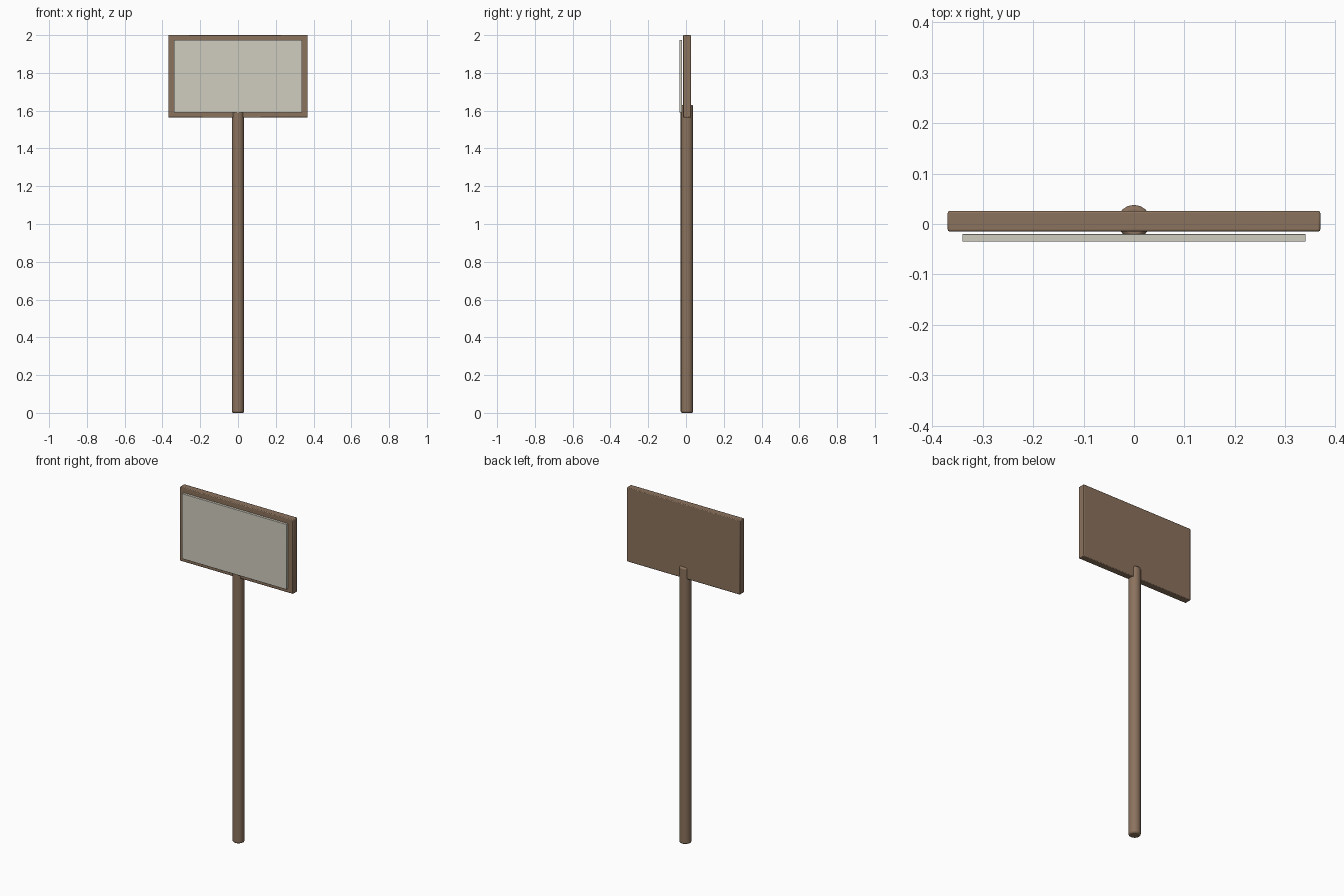
import bpy
import math

if "Cube" in bpy.data.objects:
    bpy.data.objects.remove(bpy.data.objects["Cube"], do_unlink=True)


def material(name, rgb):
    mat = bpy.data.materials.new(name)
    mat.use_nodes = True
    mat.diffuse_color = (*rgb, 1)
    mat.node_tree.nodes["Principled BSDF"].inputs["Base Color"].default_value = (*rgb, 1)
    return mat


def finish(name, mat, width, segments):
    """Name the active part, colour it and soften its edges."""
    obj = bpy.context.object
    obj.name = obj.data.name = name
    obj.data.materials.append(mat)
    bpy.ops.object.transform_apply(location=False, rotation=False, scale=True)
    bevel = obj.modifiers.new("Soft edges", "BEVEL")
    bevel.width = width
    bevel.segments = segments
    bevel.limit_method = "ANGLE"
    bevel.angle_limit = math.radians(40)
    bpy.ops.object.shade_smooth_by_angle(angle=math.radians(30))
    return obj


def slab(name, mat, low, high, width):
    centre = [(a + b) / 2 for a, b in zip(low, high)]
    bpy.ops.mesh.primitive_cube_add(size=1, location=centre)
    bpy.context.object.scale = [b - a for a, b in zip(low, high)]
    return finish(name, mat, width, 2)


wood = material("Brown wood", (0.26, 0.17, 0.11))
cream = material("Cream panel", (0.63, 0.61, 0.52))

# Round post, reaching behind the lower edge of the board
post_top = 1.63
bpy.ops.mesh.primitive_cylinder_add(vertices=16, radius=0.033, depth=post_top,
                                    location=(0, 0.005, post_top / 2))
finish("post", wood, 0.008, 2)

# Backing board and the raised face panel in front of it
slab("backing_board", wood, (-0.369, -0.015, 1.563), (0.369, 0.026, 2.0), 0.004)
slab("face_panel", cream, (-0.34, -0.035, 1.59), (0.34, -0.02, 1.974), 0.001)
